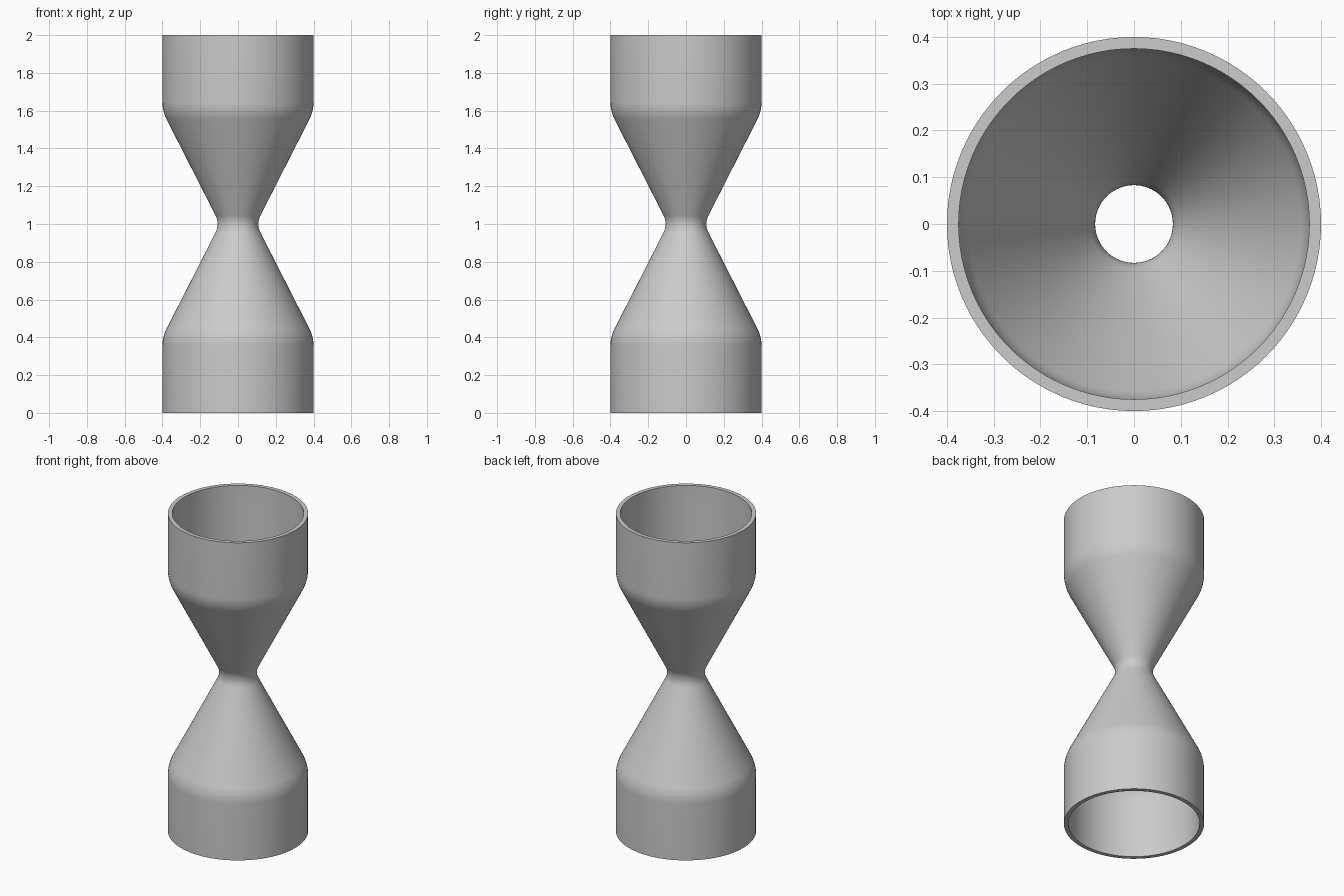
import bpy, bmesh
from math import radians, sin, cos, pi

cube = bpy.data.objects.get("Cube")
if cube:
    bpy.data.objects.remove(cube, do_unlink=True)

RIM, WAIST, WALL, MID = 0.4, 0.108, 0.025, 1.0
SHOULDER, NECK = 0.2, 0.1      # fillet radii of the outer wall
SLOPE = radians(27)
STEPS, SIDES = 8, 96

# Single grey finish
grey = bpy.data.materials.new("grey")
grey.use_nodes = True
colour = (0.6, 0.6, 0.6, 1)
grey.diffuse_color = colour
grey.node_tree.nodes["Principled BSDF"].inputs["Base Color"].default_value = colour

# Fillet centres, placed so the cone is tangent to both arcs
shoulder_r = RIM - SHOULDER
neck_r = WAIST + NECK
shoulder_z = MID - (SHOULDER + NECK - (neck_r - shoulder_r) * cos(SLOPE)) / sin(SLOPE)


def wall_profile(inset):
    """Radius and height from bottom rim to top rim, offset inward."""
    big, small = SHOULDER - inset, NECK + inset
    angles = [SLOPE * i / STEPS for i in range(STEPS + 1)]
    half = [(RIM - inset, 0)]
    half += [(shoulder_r + big * cos(a), shoulder_z + big * sin(a)) for a in angles]
    half += [(neck_r - small * cos(a), MID - small * sin(a)) for a in reversed(angles)]
    return half + [(r, 2 * MID - z) for r, z in reversed(half[:-1])]


# Double-ended hollow funnel: outer wall, rims and inner wall as one closed section
section = wall_profile(0) + wall_profile(WALL)[::-1]
bm = bmesh.new()
rings = []
for r, z in section:
    rings.append([bm.verts.new((r * cos(2 * pi * s / SIDES), r * sin(2 * pi * s / SIDES), z))
                  for s in range(SIDES)])
for i, lower in enumerate(rings):
    upper = rings[(i + 1) % len(rings)]
    for s in range(SIDES):
        t = (s + 1) % SIDES
        bm.faces.new((lower[s], lower[t], upper[t], upper[s]))
bmesh.ops.recalc_face_normals(bm, faces=bm.faces)

mesh = bpy.data.meshes.new("double_funnel")
bm.to_mesh(mesh)
bm.free()
mesh.materials.append(grey)
funnel = bpy.data.objects.new("double_funnel", mesh)
bpy.context.collection.objects.link(funnel)

# Smooth walls with crisp rims
bpy.ops.object.select_all(action="DESELECT")
funnel.select_set(True)
bpy.context.view_layer.objects.active = funnel
bpy.ops.object.shade_smooth_by_angle(angle=radians(35))
